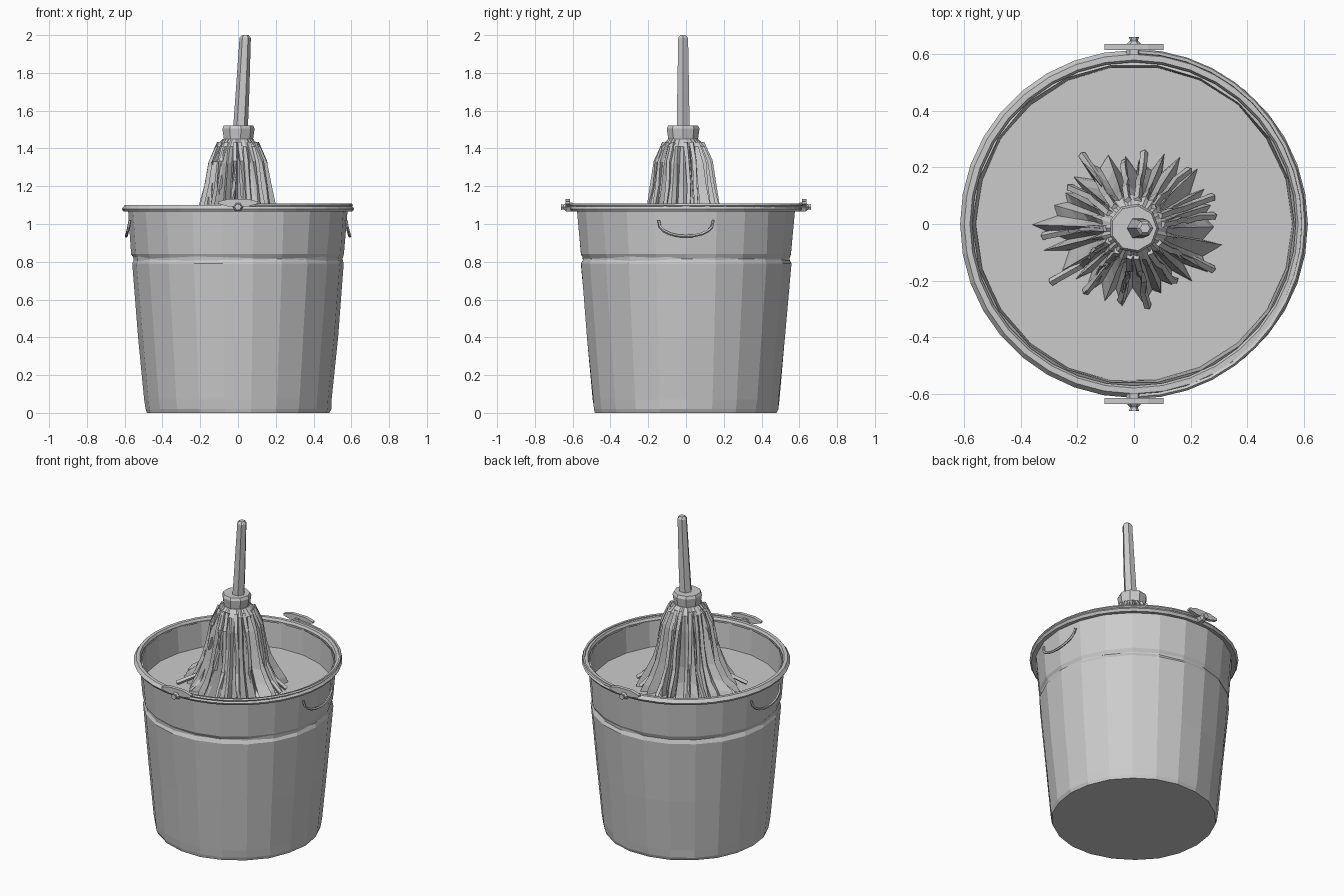
import bpy
import bmesh
import math
import random
from mathutils import Vector

random.seed(7)
TAU = math.tau

if "Cube" in bpy.data.objects:
    bpy.data.objects.remove(bpy.data.objects["Cube"])

grey = bpy.data.materials.new("plain grey")
grey.use_nodes = True
colour = (0.6, 0.6, 0.6, 1)
grey.diffuse_color = colour
grey.node_tree.nodes["Principled BSDF"].inputs["Base Color"].default_value = colour


def finish(name, bm):
    bmesh.ops.recalc_face_normals(bm, faces=bm.faces)
    mesh = bpy.data.meshes.new(name)
    bm.to_mesh(mesh)
    bm.free()
    mesh.materials.append(grey)
    obj = bpy.data.objects.new(name, mesh)
    bpy.context.collection.objects.link(obj)
    return obj


def skin(name, rings, close=False, caps=True):
    """Join rings of points into a surface, optionally looped or capped."""
    bm = bmesh.new()
    loops = [[bm.verts.new(p) for p in ring] for ring in rings]
    n = len(loops[0])
    pairs = list(zip(loops, loops[1:]))
    if close:
        pairs.append((loops[-1], loops[0]))
    for a, b in pairs:
        for i in range(n):
            j = (i + 1) % n
            bm.faces.new((a[i], a[j], b[j], b[i]))
    if caps and not close:
        bm.faces.new(loops[0])
        bm.faces.new(loops[-1])
    return finish(name, bm)


def circle(r, z, n, cx=0, cy=0, wobble=0):
    ring = []
    for i in range(n):
        a = TAU * i / n
        k = r + random.uniform(-wobble, wobble)
        ring.append((cx + k * math.cos(a), cy + k * math.sin(a), z))
    return ring


def tube(name, path, r, sides=5):
    """Sweep a small polygon along a path."""
    pts = [Vector(p) for p in path]
    rings = []
    for i, p in enumerate(pts):
        t = (pts[min(i + 1, len(pts) - 1)] - pts[max(i - 1, 0)]).normalized()
        u = t.cross(Vector((0.1, 0.2, 1))).normalized()
        v = t.cross(u)
        rings.append([p + r * (u * math.cos(TAU * k / sides) + v * math.sin(TAU * k / sides))
                      for k in range(sides)])
    return skin(name, rings)


# Bucket shell: tapered wall with a pressed groove, open top and thin wall
wall = [(0.485, 0.0), (0.492, 0.02), (0.497, 0.07), (0.528, 0.4), (0.562, 0.79),
        (0.55, 0.815), (0.563, 0.84), (0.58, 1.07), (0.568, 1.08),
        (0.558, 0.9), (0.52, 0.4), (0.485, 0.04)]
skin("bucket", [circle(r, z, 22, wobble=0.003) for r, z in wall])

# Rolled rim
rim = [(0.575, 1.07), (0.605, 1.065), (0.615, 1.08), (0.6, 1.1), (0.58, 1.1), (0.572, 1.085)]
skin("rim", [circle(r, z, 36) for r, z in rim], close=True)

# Carrying wire folded flat along one side of the rim
arc = [(0.6 * math.cos(a), 0.61 * math.sin(a), 1.1)
       for a in [math.pi * (i / 20 - 0.5) for i in range(21)]]
tube("carrying_wire", arc, 0.009)

# Water filling the upper part of the bucket
skin("water", [circle(0.545, 0.9, 22), circle(0.56, 0.92, 22)])

for side, label in ((-1, "front"), (1, "back")):
    # Wire bracket: a tapered bar with a pointed pivot
    bar = [(-0.105, 0.003), (-0.05, 0.018), (0.05, 0.018), (0.105, 0.003)]
    skin(label + "_bracket",
         [[(x, side * 0.626 - 0.011, 1.11 - h), (x, side * 0.626 + 0.011, 1.11 - h),
           (x, side * 0.626 + 0.011, 1.115 + h), (x, side * 0.626 - 0.011, 1.115 + h)]
          for x, h in bar])
    skin(label + "_pivot",
         [[(r * math.cos(TAU * k / 6), side * y, 1.09 + r * math.sin(TAU * k / 6)) for k in range(6)]
          for y, r in ((0.6, 0.028), (0.635, 0.026), (0.648, 0.014), (0.662, 0.018))])

for side, label in ((-1, "right"), (1, "left")):
    # Hanging side grip
    grip = [(side * (0.572 + 0.02 * math.sin(math.pi * i / 10)),
             -0.145 * math.cos(math.pi * i / 10),
             1.02 - 0.085 * math.sin(math.pi * i / 10) ** 0.8) for i in range(11)]
    tube(label + "_grip", grip, 0.008)

# Mop strands: pleated skirt spreading into an uneven hem
CX, CY = 0.0, -0.015
hem = [0.30, 0.30, 0.29, 0.24, 0.32, 0.28, 0.35, 0.28, 0.28, 0.30, 0.24, 0.31]
levels = [(1.45, 0.08, 0), (1.41, 0.12, 0), (1.32, 0.152, 0), (1.2, 0.172, 0),
          (1.1, 0.192, 0.05), (1.01, 0.215, 0.3), (0.95, 0.24, 0.7), (0.915, 0.25, 1)]
N = 52
ridge = [random.uniform(0.93, 1.06) if i % 2 == 0 else random.uniform(0.7, 0.86) for i in range(N)]
swing = [random.uniform(-0.06, 0.06) for i in range(N)]
rings = []
for z, r, spread in levels:
    ring = []
    for i in range(N):
        pos = i / N * len(hem)
        k, f = int(pos), pos % 1
        edge = hem[k] * (1 - f) + hem[(k + 1) % len(hem)] * f
        depth = 1 + (ridge[i] - 1) * min(1, (1.47 - z) * 6)
        rad = (r * (1 - spread) + edge * spread) * depth
        ang = TAU * i / N + swing[i] * min(1, (1.45 - z) * 4)
        lift = random.uniform(-0.01, 0.015) if z < 1.4 else 0
        ring.append((CX + rad * math.cos(ang), CY + rad * math.sin(ang), z + lift))
    rings.append(ring)
skin("mop_strands", rings)

# Loose outer strands lying over the skirt
for s in range(14):
    a = TAU * s / 14 + random.uniform(-0.12, 0.12)
    reach = hem[int(s / 14 * len(hem))] * random.uniform(0.92, 1.02)
    path = []
    for r, z in ((0.1, 1.43), (0.145, 1.33), (0.165, 1.2), (0.185, 1.08), (0.225, 0.99), (reach, 0.93)):
        a += random.uniform(-0.05, 0.05)
        path.append((CX + r * math.cos(a), CY + r * math.sin(a), z))
    tube("loose_strand", path, 0.014, 4)

# Collar gripping the strands
skin("mop_collar", [circle(r, z, 9, CX, CY) for r, z in
                    ((0.08, 1.42), (0.08, 1.45), (0.088, 1.505), (0.08, 1.522), (0.04, 1.522))])

# Leaning mop handle with a rounded tip
skin("mop_handle", [circle(r, z, 6, x, CY) for x, z, r in
                    ((0.01, 1.45, 0.04), (0.024, 1.7, 0.036), (0.038, 1.985, 0.03), (0.039, 2.0, 0.018))])
